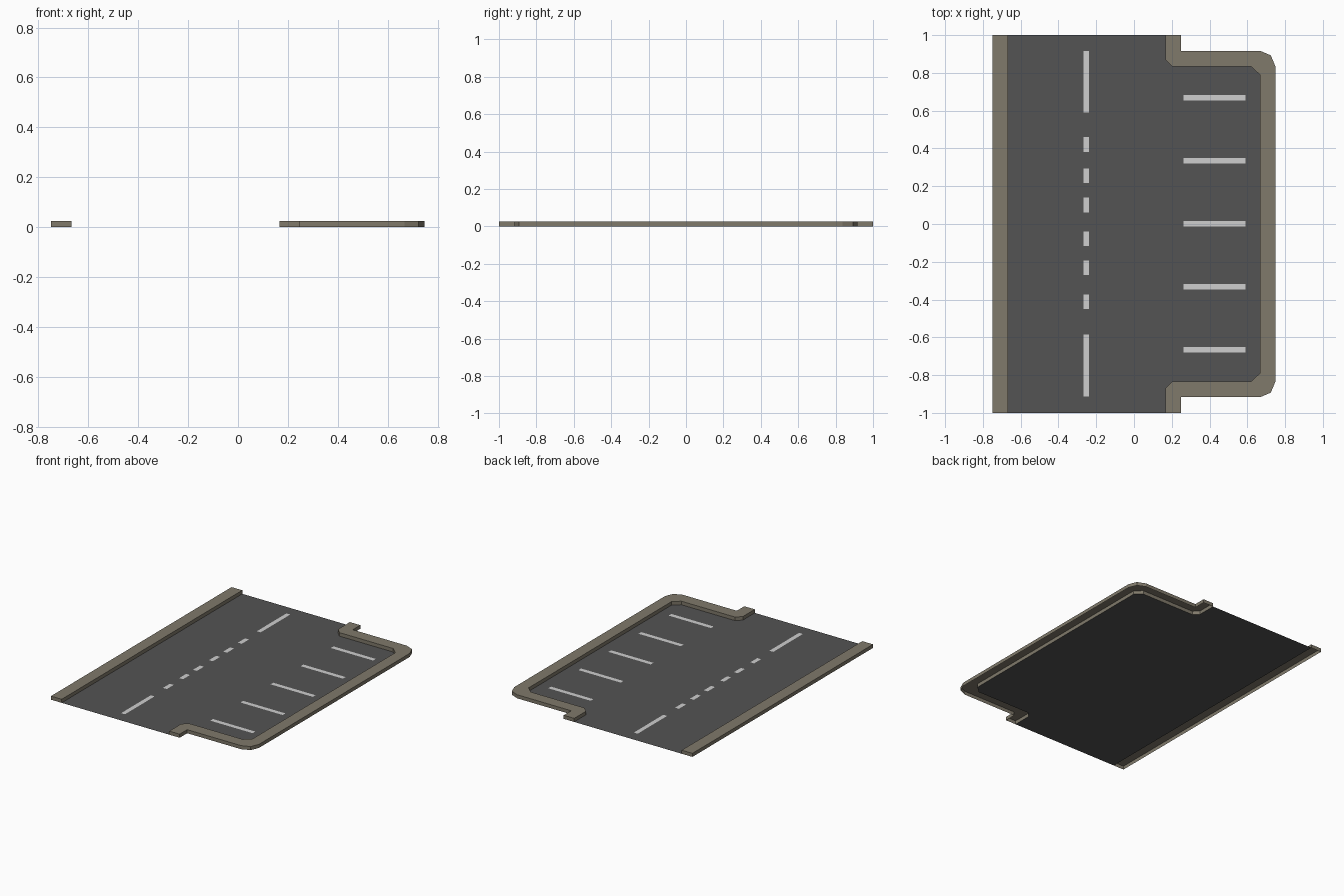
import bpy

if "Cube" in bpy.data.objects:
    bpy.data.objects.remove(bpy.data.objects["Cube"])

KERB_H = 0.025
MARK_Z = 0.0015


def material(name, r, g, b):
    m = bpy.data.materials.new(name)
    m.diffuse_color = (r, g, b, 1)
    m.use_nodes = True
    m.node_tree.nodes["Principled BSDF"].inputs["Base Color"].default_value = m.diffuse_color
    return m


asphalt = material("dark asphalt", 0.088, 0.088, 0.088)
stone = material("kerb stone", 0.215, 0.192, 0.145)
paint = material("road paint", 0.62, 0.62, 0.62)


def make(name, verts, faces, mat):
    me = bpy.data.meshes.new(name)
    me.from_pydata(verts, [], faces)
    me.materials.append(mat)
    ob = bpy.data.objects.new(name, me)
    bpy.context.collection.objects.link(ob)
    return ob


def flat(name, outline, z, mat):
    return make(name, [(x, y, z) for x, y in outline],
                [list(range(len(outline)))], mat)


def kerb(name, outline):
    """Hollow kerb, open underneath; outline runs counter-clockwise."""
    n = len(outline)
    verts = [(x, y, KERB_H) for x, y in outline] + [(x, y, 0) for x, y in outline]
    faces = [list(range(n))]
    faces += [[i, i + n, (i + 1) % n + n, (i + 1) % n] for i in range(n)]
    return make(name, verts, faces, stone)


def mirrored(half):
    """Half path from the back end, completed by its mirror in y."""
    return half + [(x, -y) for x, y in reversed(half)]


def stripe(name, x0, x1, y0, y1):
    flat(name, [(x0, y0), (x1, y0), (x1, y1), (x0, y1)], MARK_Z, paint)


# Bay edge paths, back to front
inner = mirrored([(0.167, 1), (0.167, 0.868), (0.203, 0.833),
                  (0.62, 0.833), (0.667, 0.79)])
outer = mirrored([(0.248, 1), (0.248, 0.917), (0.667, 0.917),
                  (0.724, 0.893), (0.748, 0.836)])

# Road surface with the parking bay
flat("road_surface", [(-0.667, 1), (-0.667, -1)] + inner[::-1], 0, asphalt)

# Kerbs
kerb("straight_kerb", [(-0.75, -1), (-0.667, -1), (-0.667, 1), (-0.75, 1)])
kerb("bay_kerb", inner + outer[::-1])

# Centre line: long dashes at the ends, short ones between
for i, (a, b) in enumerate([(0.59, 0.917), (0.38, 0.46), (0.217, 0.295),
                            (0.06, 0.14), (-0.117, -0.04), (-0.27, -0.193),
                            (-0.45, -0.373), (-0.913, -0.585)]):
    stripe(f"centre_dash_{i}", -0.267, -0.237, a, b)

# Parking bay lines
for i in range(5):
    y = (i - 2) / 3
    stripe(f"bay_line_{i}", 0.262, 0.59, y - 0.014, y + 0.016)
